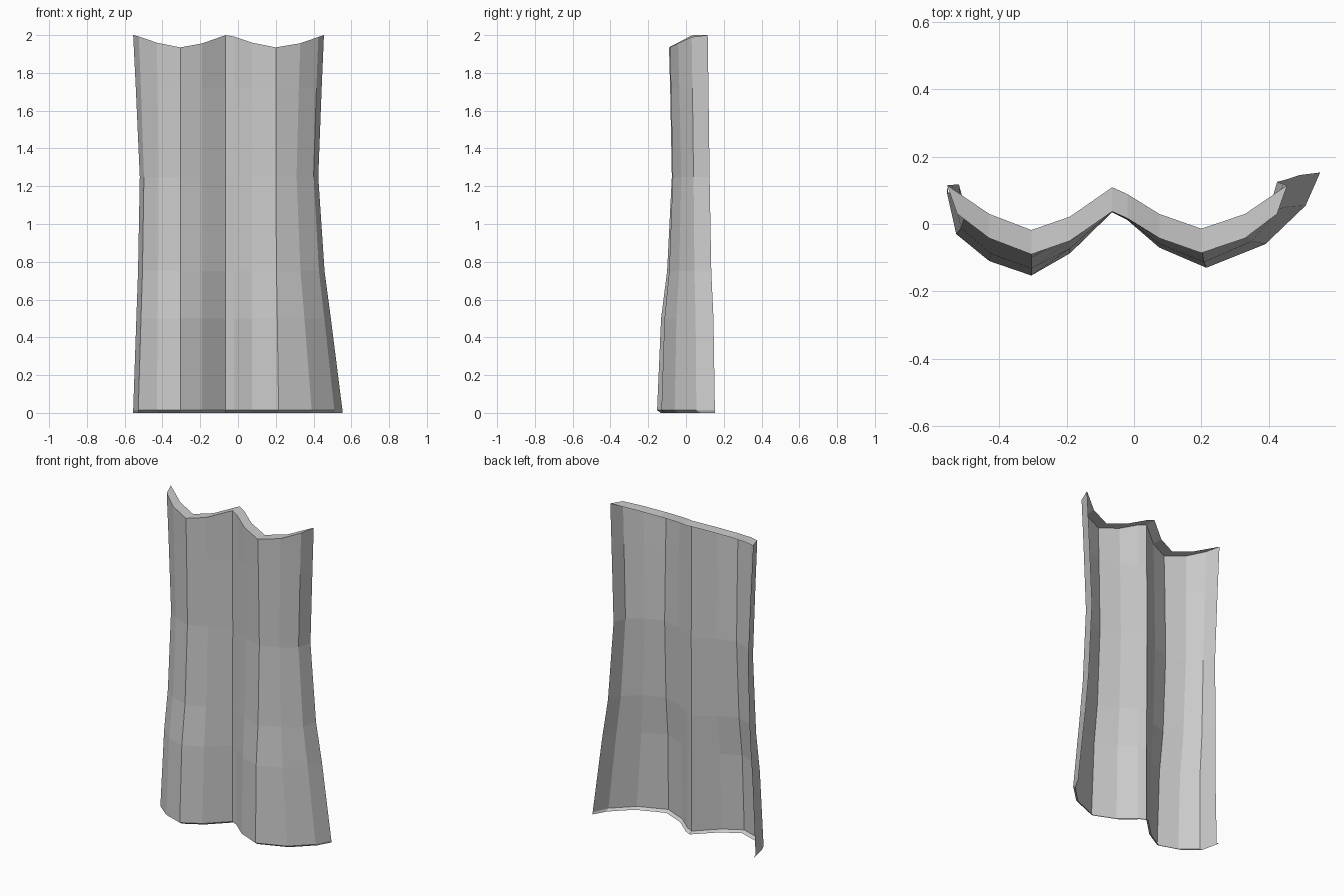
import bpy, bmesh

if "Cube" in bpy.data.objects:
    bpy.data.objects.remove(bpy.data.objects["Cube"])

# Cross-sections, left to right: outer flange edge, ten fold points, outer flange edge
X_LOW = [-.555, -.528, -.43, -.305, -.19, -.065, -.02, .075, .215, .39, .51, .553]
Y_LOW = [.09, -.03, -.11, -.153, -.087, .035, .012, -.07, -.13, -.06, .055, .153]
X_MID = [-.52, -.498, -.42, -.305, -.19, -.065, -.02, .075, .20, .31, .40, .425]
Y_MID = [.118, .035, -.03, -.075, -.035, .04, .015, -.03, -.07, -.025, .04, .125]
X_TOP = [-.555, -.525, -.43, -.305, -.19, -.065, -.02, .075, .20, .33, .425, .455]
Y_TOP = [.115, .03, -.042, -.09, -.05, .037, .017, -.042, -.086, -.042, .03, .115]
Z_TOP = [2.0, 1.993, 1.96, 1.935, 1.956, 2.0, 1.992, 1.96, 1.935, 1.957, 1.99, 2.0]


def mix(a, b, t):
    return [p + (q - p) * t for p, q in zip(a, b)]


N = len(X_LOW)
bm = bmesh.new()


def row(xs, ys, zs):
    return [bm.verts.new(p) for p in zip(xs, ys, zs)]


def bridge(a, b):
    for i in range(len(a) - 1):
        bm.faces.new((a[i], a[i + 1], b[i + 1], b[i]))


# Draped sheet with side flanges, from the hem upward
rows = [row(X_LOW, [y + .02 for y in Y_LOW[:-1]] + [Y_LOW[-1]], [0] * N),
        row(X_LOW, Y_LOW, [.014] * N)]
for z, tx, ty in ((.5, .48, .27), (.75, .74, .68), (1.25, 1, 1)):
    rows.append(row(mix(X_LOW, X_MID, tx), mix(Y_LOW, Y_MID, ty), [z] * N))
rows.append(row(mix(X_MID, X_TOP, .6), mix(Y_MID, Y_TOP, .6), [1.72] * N))
rows.append(row(X_TOP, Y_TOP, Z_TOP))
for lower, upper in zip(rows, rows[1:]):
    bridge(lower, upper)

# Top flange folded toward the back, meeting the side flanges at its ends
top = rows[-1]
back = row(X_TOP[2:-2], [y + .072 for y in Y_TOP[2:-2]], Z_TOP[2:-2])
bridge(top[1:-1], [top[0]] + back + [top[-1]])

mesh = bpy.data.meshes.new("curtain_panel")
bm.to_mesh(mesh)
bm.free()
panel = bpy.data.objects.new("curtain_panel", mesh)
bpy.context.collection.objects.link(panel)
